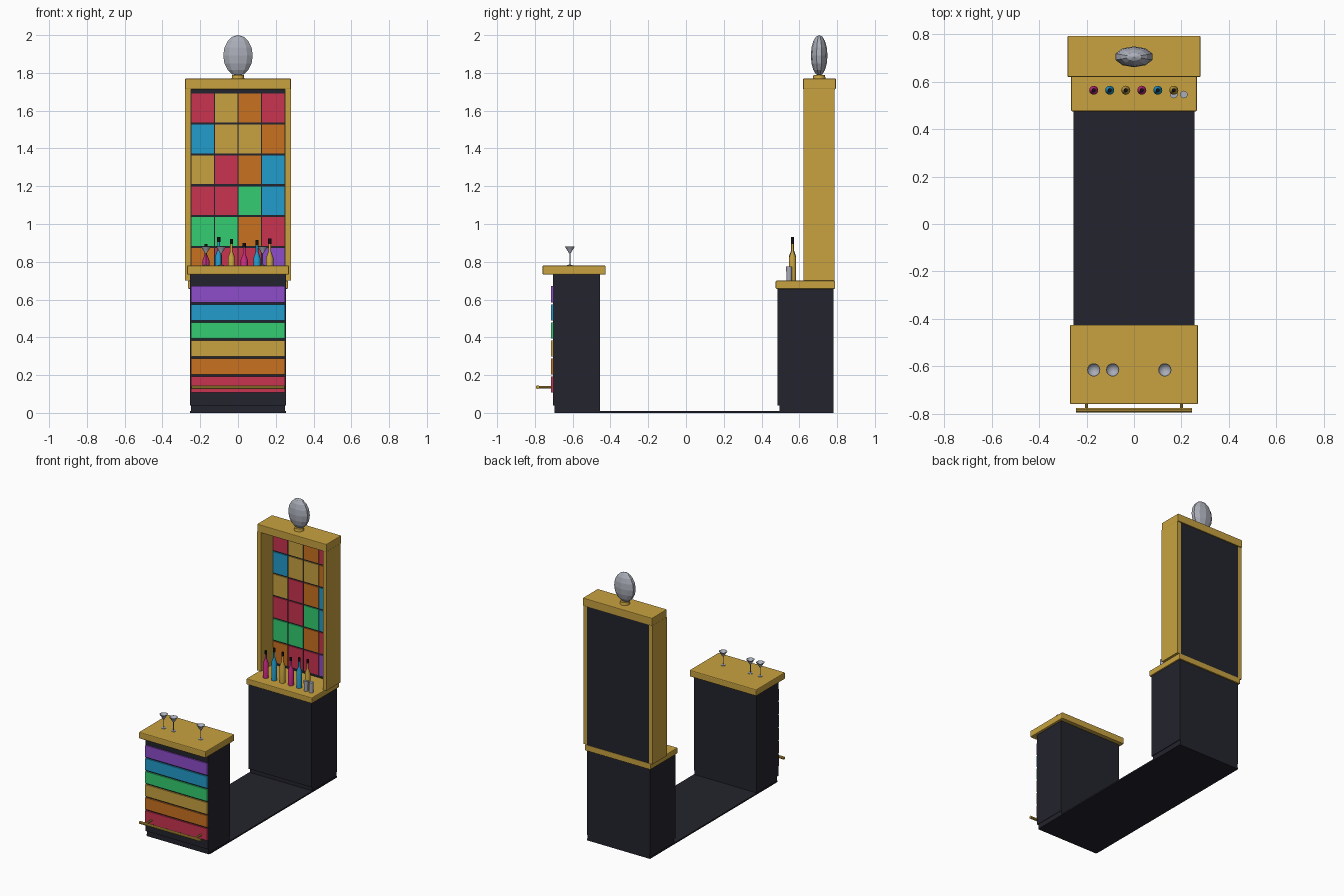
import bpy, bmesh, math
from mathutils import Matrix

cube = bpy.data.objects.get("Cube")
if cube:
    bpy.data.objects.remove(cube, do_unlink=True)


def material(name, rgb):
    col = [((c / 255 + 0.055) / 1.055) ** 2.4 for c in rgb] + [1]
    m = bpy.data.materials.new(name)
    m.use_nodes = True
    m.diffuse_color = col
    m.node_tree.nodes["Principled BSDF"].inputs["Base Color"].default_value = col
    return m


MATS = {n: material(n, c) for n, c in {
    "charcoal": (35, 35, 45), "gold": (200, 162, 64), "red": (202, 52, 80),
    "orange": (202, 113, 33), "green": (52, 205, 113), "blue": (34, 156, 204),
    "purple": (141, 77, 202), "silver": (170, 173, 184), "magenta": (202, 44, 130),
    "black": (18, 18, 22)}.items()}


def add_object(name, bm, *colours):
    bmesh.ops.recalc_face_normals(bm, faces=bm.faces)
    mesh = bpy.data.meshes.new(name)
    bm.to_mesh(mesh)
    bm.free()
    for c in colours:
        mesh.materials.append(MATS[c])
    ob = bpy.data.objects.new(name, mesh)
    bpy.context.collection.objects.link(ob)
    return ob


def box(name, colour, x, y, z, bevel=0):
    """Box from (low, high) pairs on each axis."""
    bm = bmesh.new()
    size = [b - a for a, b in (x, y, z)]
    mid = [(a + b) / 2 for a, b in (x, y, z)]
    bmesh.ops.create_cube(bm, size=1, matrix=Matrix.Translation(mid) @ Matrix.Diagonal((*size, 1)))
    ob = add_object(name, bm, colour)
    if bevel:
        mod = ob.modifiers.new("edge", "BEVEL")
        mod.width, mod.segments = bevel, 2
    return ob


def lathe(name, colours, profile, loc, sides=12, cap_from=None):
    """Turn a (radius, height) profile about z; faces above cap_from use the second colour."""
    bm = bmesh.new()
    verts = [bm.verts.new((r, 0, z)) for r, z in profile]
    edges = [bm.edges.new(pair) for pair in zip(verts, verts[1:])]
    bmesh.ops.spin(bm, geom=verts + edges, cent=(0, 0, 0), axis=(0, 0, 1),
                   angle=math.tau, steps=sides, use_duplicate=False)
    bmesh.ops.remove_doubles(bm, verts=bm.verts, dist=0.0003)
    if cap_from is not None:
        for f in bm.faces:
            f.material_index = int(f.calc_center_median().z > cap_from)
    ob = add_object(name, bm, *colours)
    ob.location = loc
    for f in ob.data.polygons:
        f.use_smooth = True
    ob.data.set_sharp_from_angle(angle=math.radians(40))
    return ob


def rod(name, colour, radius, length, loc, axis):
    bm = bmesh.new()
    bmesh.ops.create_cone(bm, cap_ends=True, segments=10, radius1=radius, radius2=radius,
                          depth=length, matrix=Matrix.Translation(loc) @ Matrix.Rotation(math.pi / 2, 4, axis))
    return add_object(name, bm, colour)


# Floor joining the two counters
box("floor", "charcoal", (-.255, .255), (-.69, .78), (0, .01))

# Front bar counter
box("bar_plinth", "charcoal", (-.25, .25), (-.695, -.455), (0, .04))
box("bar_body", "charcoal", (-.253, .253), (-.705, -.455), (.04, .735))
box("bar_top", "gold", (-.27, .27), (-.76, -.425), (.732, .78), .006)
for i, c in enumerate(["red", "orange", "gold", "green", "blue", "purple"]):
    z = .107 + i * .0955
    box(f"bar_stripe_{i + 1}", c, (-.25, .25), (-.714, -.704), (z, z + .086))

# Foot rail
rod("foot_rail", "gold", .01, .49, (0, -.785, .136), "Y")
for side, x in (("right", -.2), ("left", .2)):
    rod(f"rail_bracket_{side}", "gold", .007, .085, (x, -.744, .136), "X")

# Back cabinet
box("cabinet_plinth", "charcoal", (-.25, .25), (.495, .78), (0, .04))
box("cabinet_body", "charcoal", (-.255, .255), (.485, .78), (.04, .66))
box("cabinet_top", "gold", (-.265, .265), (.475, .79), (.657, .7), .005)

# Tall display frame
for side, s in (("left", 1), ("right", -1)):
    box(f"display_side_{side}", "gold", sorted((s * .25, s * .28)), (.622, .785), (.7, 1.715))
box("display_back", "charcoal", (-.25, .25), (.762, .786), (.7, 1.715))
box("display_crown", "gold", (-.28, .28), (.62, .793), (1.713, 1.77), .004)

# Coloured tiles, top row first
ROWS = ["red gold orange red", "blue gold gold orange", "gold red orange blue",
        "red red green blue", "green green orange red", "orange red red purple"]
for r, row in enumerate(ROWS):
    for c, colour in enumerate(row.split()):
        x, z = -.25 + c * .125, 1.538 - r * .1635
        box(f"tile_{r + 1}_{c + 1}", colour, (x + .003, x + .122), (.755, .763), (z, z + .152))

# Faceted ornament on the crown
lathe("ornament_neck", ["gold"], [(0, 0), (.034, 0), (.03, .022), (0, .022)], (0, .705, 1.768))
bm = bmesh.new()
bmesh.ops.create_uvsphere(bm, u_segments=10, v_segments=8, radius=1,
                          matrix=Matrix.Translation((0, .705, 1.892)) @ Matrix.Diagonal((.082, .044, .108, 1)))
add_object("ornament", bm, "silver")

# Bottles with dark stoppers
for i, h in enumerate([.195, .232, .22, .2, .216, .222]):
    colour = ["magenta", "blue", "gold"][i % 3]
    shape = [(0, 0), (.019, 0), (.019, .55 * h), (.007, .7 * h), (.007, .88 * h),
             (.0085, .88 * h), (.0085, h), (0, h)]
    lathe(f"bottle_{i + 1}", [colour, "black"], shape, (-.17 + i * .0676, .564, .7), cap_from=.86 * h)

# Tumblers beside the bottles
for i, x in enumerate((.168, .21)):
    lathe(f"tumbler_{i + 1}", ["silver"], [(0, 0), (.014, 0), (.016, .075), (0, .075)], (x, .546, .7))

# Stemmed cocktail glasses on the bar
GLASS = [(0, 0), (.015, 0), (.015, .003), (.0025, .005), (.0025, .062), (.028, .102), (.026, .102), (0, .066)]
for i, x in enumerate((-.17, -.09, .13)):
    lathe(f"cocktail_glass_{i + 1}", ["silver"], GLASS, (x, -.615, .78), sides=14)
